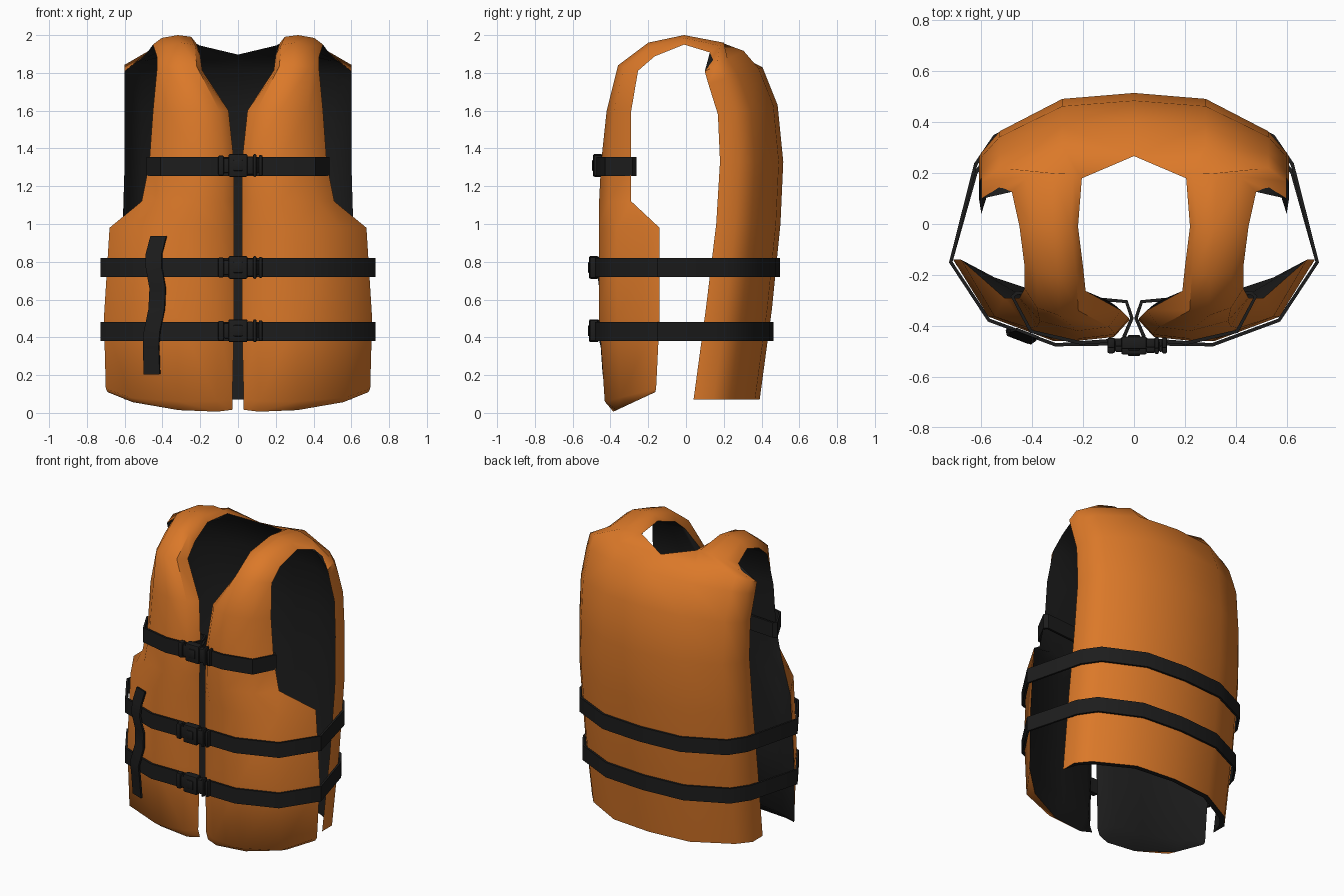
import bpy, bmesh
from math import radians, cos, sin
from mathutils import Matrix

if "Cube" in bpy.data.objects:
    bpy.data.objects.remove(bpy.data.objects["Cube"])


def material(name, color):
    m = bpy.data.materials.new(name)
    m.diffuse_color = (*color, 1)
    m.use_nodes = True
    m.node_tree.nodes["Principled BSDF"].inputs["Base Color"].default_value = m.diffuse_color
    return m


ORANGE = material("orange_fabric", (0.71, 0.19, 0.022))
BLACK = material("black_webbing", (0.012, 0.012, 0.012))


def grid_object(name, rows, mat, thickness=0, mirror=True, angle=45):
    """Skin a grid of points, mirror it, thicken it and smooth it."""
    n = len(rows[0])
    verts = [p for row in rows for p in row]
    faces = [(r * n + c, r * n + c + 1, (r + 1) * n + c + 1, (r + 1) * n + c)
             for r in range(len(rows) - 1) for c in range(n - 1)]
    me = bpy.data.meshes.new(name)
    me.from_pydata(verts, [], faces)
    ob = bpy.data.objects.new(name, me)
    bpy.context.collection.objects.link(ob)
    me.materials.append(mat)
    if mirror:
        ob.modifiers.new("mirror", 'MIRROR').merge_threshold = 0.002
    if thickness:
        s = ob.modifiers.new("thickness", 'SOLIDIFY')
        s.thickness, s.offset = thickness, 0
    finish(ob, angle)


def finish(ob, angle):
    bpy.ops.object.select_all(action='DESELECT')
    bpy.context.view_layer.objects.active = ob
    ob.select_set(True)
    bpy.ops.object.convert(target='MESH')
    bpy.ops.object.shade_smooth_by_angle(angle=radians(angle))


# Vest shell: rows run up the front, over the shoulder and down the back.
# Each row: y, z, inward angle, inner x, outer x, inner depth, outer depth
HEM = [(-.39, .004, -25, .03, .69, .03, .25)]
FRONT = [
    (-.43, .06, -14, .03, .70, .05, .28),
    (-.46, .50, 0, .02, .71, .08, .32),
    (-.46, .98, 0, .02, .68, .08, .32),
    (-.46, 1.12, 0, .02, .51, .08, .17),
    (-.45, 1.32, 0, .02, .47, .08, .16),
    (-.42, 1.60, 0, .05, .45, .08, .13),
    (-.36, 1.84, 15, .19, .43, .10, .11),
    (-.20, 1.96, 65, .20, .43, .07, .08),
    (-.01, 2.00, 90, .22, .45, .045, .05),
    (.20, 1.96, 145, .205, .48, .025, .09),
]
BACK = [
    (.32, 1.925, 152, 0, .60, .06, .25),
    (.405, 1.83, 163, 0, .60, 0, .30),
    (.485, 1.63, 171, 0, .60, 0, .32),
    (.515, 1.33, 180, 0, .60, 0, .335),
    (.50, 1.00, 180, 0, .61, 0, .34),
    (.455, .55, 180, 0, .61, 0, .35),
    (.39, .07, 180, 0, .60, 0, .35),
]
# Cross-section: x fraction, share of inner depth, share of outer depth
HEM_SECTION = [(0, 1, 0), (.12, .2, 0), (.43, 0, .1), (.8, 0, .5), (1, 0, 1)]
FRONT_SECTION = [(0, 1, 0), (.12, .2, 0), (.43, 0, 0), (.8, 0, .3), (1, 0, 1)]
BACK_SECTION = [(0, 1, 0), (.47, 0, .07), (.88, 0, .45), (1, 0, .7), (1, 0, 1)]


def place(row, t, depth):
    y, z, a, xi, xo = row[:5]
    a = radians(a)
    return (xi + (xo - xi) * t, y + depth * cos(a), z - depth * sin(a))


def outer(row, shape):
    return [place(row, t, row[5] * i + row[6] * o) for t, i, o in shape]


def front_lining(row):
    # padded panel: the lining lies flat behind the bulging front
    di, do = row[5:]
    pad = min(.145, do)
    return [place(row, 0, di), place(row, .12, .9 * pad), place(row, .43, pad),
            place(row, .8, pad + (do - pad) * .6), place(row, 1, do)]


def back_lining(row):
    di, do = row[5:]
    return [place(row, 0, di + .03), place(row, .46, .07 * do + .035),
            place(row, .85, .45 * do + .03), place(row, .95, .7 * do + .01), place(row, 1, do)]


hem = outer(HEM[0], HEM_SECTION)
tail = outer(BACK[-1], BACK_SECTION)
collar = outer(BACK[0], BACK_SECTION)[0]
shell = [hem] + [outer(r, FRONT_SECTION) for r in FRONT] + [outer(r, BACK_SECTION) for r in BACK]
inside = [hem] + [front_lining(r) for r in FRONT] + [back_lining(r) for r in BACK] + [tail]
inside[len(FRONT) + 1][0] = collar
grid_object("vest_shell", shell, ORANGE, angle=50)
grid_object("vest_lining", inside[::-1], BLACK, angle=50)


# Horizontal belts
def belt(name, path, z, width=.1):
    rows = [[(x, y, z + s * width / 2) for x, y in path] for s in (-1, 1)]
    grid_object(name, rows, BLACK, .014)


belt("chest_belt", [(.04, -.455), (.21, -.467), (.405, -.422), (.478, -.285), (.46, -.27),
                    (.2, -.29), (.03, -.305), (.008, -.37), (.04, -.445)], 1.305)
for name, z, back in (("upper_waist_belt", .77, 0), ("lower_waist_belt", .43, -.035)):
    belt(name, [(.04, -.47), (.31, -.474), (.57, -.378), (.72, -.15), (.622, .235 + back),
                (.547, .345 + back), (.288, .469 + back), (0, .49 + back)], z)


# Buckles: x start, x end, height, depth
BUCKLE = [
    (-.105, -.075, .105, .040),
    (-.075, -.045, .080, .030),
    (-.050, .050, .120, .050),
    (.045, .085, .095, .036),
    (.080, .098, .120, .046),
    (.098, .112, .080, .030),
    (.110, .130, .110, .042),
    (-.025, .025, .060, .062),
]


def buckle(name, y, z):
    bm = bmesh.new()
    for x0, x1, h, d in BUCKLE:
        m = Matrix.Translation(((x0 + x1) / 2, y, z)) @ Matrix.Diagonal((x1 - x0, d, h, 1))
        bmesh.ops.create_cube(bm, size=1, matrix=m)
    me = bpy.data.meshes.new(name)
    bm.to_mesh(me)
    bm.free()
    me.materials.append(BLACK)
    ob = bpy.data.objects.new(name, me)
    bpy.context.collection.objects.link(ob)
    b = ob.modifiers.new("rounding", 'BEVEL')
    b.width, b.segments = .008, 2
    finish(ob, 40)


for name, y, z in (("chest_buckle", -.467, 1.31), ("upper_waist_buckle", -.488, .77),
                   ("lower_waist_buckle", -.488, .435)):
    buckle(name, y, z)

# Loose vertical tab hanging on one front panel
TAB = [(-.42, -.43, .935), (-.445, -.437, .84), (-.445, -.452, .77), (-.425, -.438, .66),
       (-.43, -.432, .55), (-.455, -.45, .43), (-.46, -.43, .35), (-.455, -.42, .205)]
grid_object("hanging_tab", [[(x - .042, y + .016, z) for x, y, z in TAB],
                            [(x + .042, y - .016, z) for x, y, z in TAB]],
            BLACK, .012, mirror=False)
